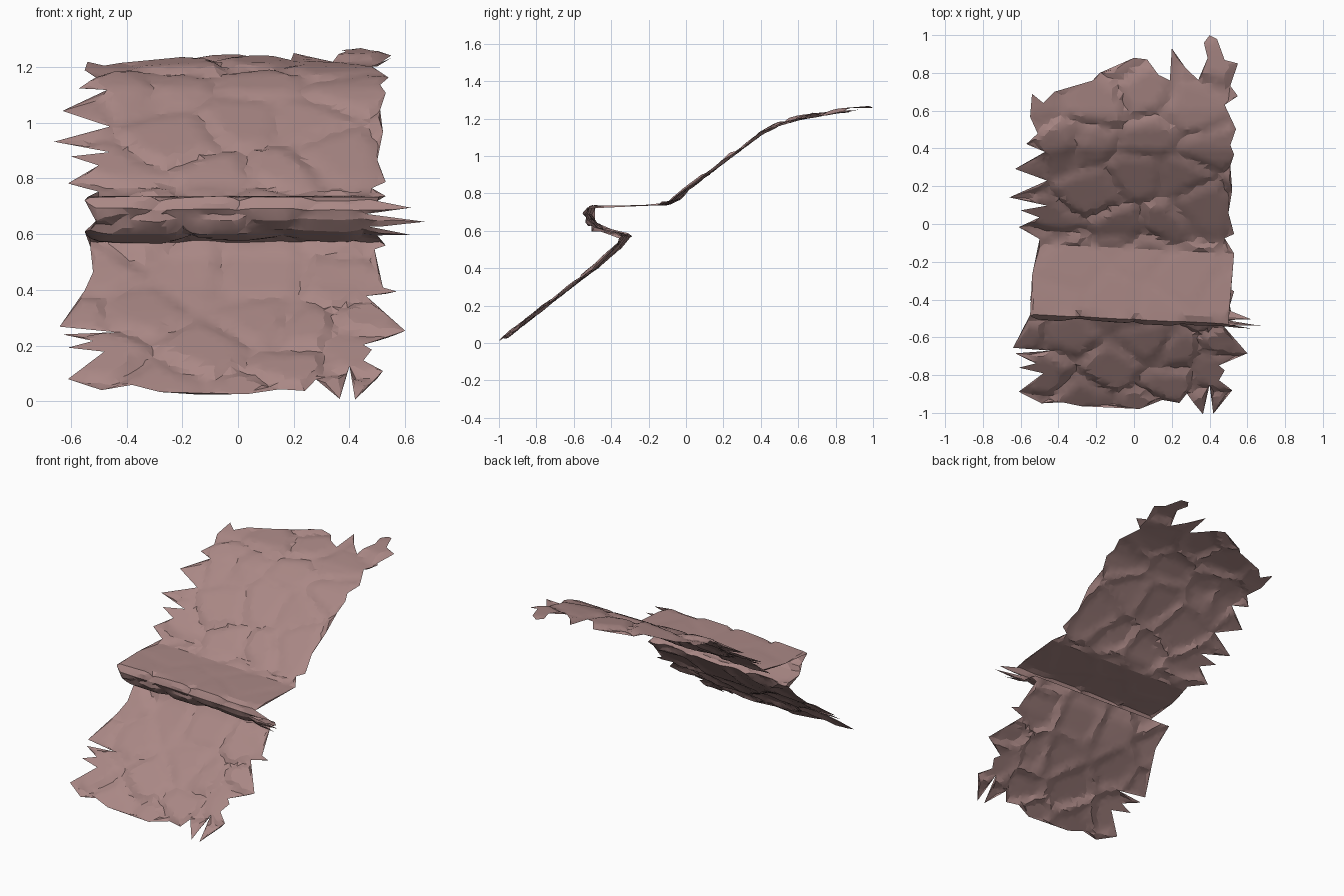
import bpy
import bmesh
import random
from mathutils import Vector, noise
from mathutils.geometry import delaunay_2d_cdt

random.seed(4)
default_cube = bpy.data.objects.get("Cube")
if default_cube:
    bpy.data.objects.remove(default_cube, do_unlink=True)

# Cliff section as (y, z): lower slope, overhanging lip, shelf, upper slope, brow
profile = [Vector(p) for p in (
    (-1, 0), (-.72, .22), (-.48, .41), (-.37, .51), (-.32, .575), (-.39, .59),
    (-.47, .61), (-.51, .65), (-.525, .69), (-.505, .728), (-.47, .734),
    (-.13, .736), (-.06, .77), (0, .82), (.2, .97), (.4, 1.12), (.5, 1.17),
    (.6, 1.2), (.8, 1.235), (1, 1.255))]
lengths = [0.0]
for start, end in zip(profile, profile[1:]):
    lengths.append(lengths[-1] + (end - start).length)
LIP, SHELF = lengths[4], lengths[11]


def locate(value, axis, first=0):
    """Distance along the section where one coordinate reaches a value."""
    for i in range(first, len(profile) - 1):
        low, high = profile[i][axis], profile[i + 1][axis]
        if value <= high:
            share = max(0, (value - low) / (high - low))
            return lengths[i] + share * (lengths[i + 1] - lengths[i])
    return lengths[-1]


def section(distance):
    """Point and outward normal on the section at a distance along it."""
    for i in range(len(profile) - 1):
        if distance <= lengths[i + 1] or i == len(profile) - 2:
            step = lengths[i + 1] - lengths[i]
            direction = (profile[i + 1] - profile[i]).normalized()
            point = profile[i].lerp(profile[i + 1], (distance - lengths[i]) / step)
            return point, Vector((-direction.y, direction.x))


# Torn outline of the sheet: side and bottom points as (x, z), brow as (x, y)
bottom_edge = ((-.61, .085), (-.49, .04), (-.38, .05), (-.28, .03), (.03, .02),
               (.15, .05), (.24, .04), (.28, .08), (.365, 0), (.4, .12),
               (.42, 0), (.52, .1))
right_edge = ((.45, .14), (.48, .18), (.45, .2), (.6, .25), (.46, .38), (.57, .4),
              (.52, .41), (.49, .55), (.53, .56), (.5, .6), (.62, .61),
              (.47, .625), (.67, .645), (.46, .67), (.62, .695), (.5, .72),
              (.53, .736), (.48, .77), (.53, .79), (.5, .87), (.52, .96),
              (.51, 1.05), (.53, 1.1), (.51, 1.13), (.54, 1.17))
brow_edge = ((.48, .63), (.55, .68), (.51, .73), (.55, .85), (.48, .87),
             (.44, .98), (.4, 1), (.37, .96), (.39, .88), (.34, .76),
             (.27, .83), (.2, .93), (.19, .76), (.13, .79), (.07, .87), (0, .88),
             (-.18, .8), (-.22, .76), (-.42, .7), (-.48, .64), (-.54, .69))
left_edge = ((-.55, 1.19), (-.51, 1.16), (-.57, 1.13), (-.47, 1.11), (-.63, 1.04),
             (-.46, .99), (-.66, .925), (-.46, .89), (-.6, .87), (-.5, .84),
             (-.61, .785), (-.5, .75), (-.54, .735), (-.55, .72), (-.51, .65),
             (-.55, .6), (-.53, .55), (-.52, .46), (-.55, .4), (-.64, .27),
             (-.44, .255), (-.63, .245), (-.52, .21), (-.61, .19), (-.48, .17))

outline = [Vector((x, locate(z, 1))) for x, z in bottom_edge + right_edge]
outline += [Vector((x, locate(y, 0, 12))) for x, y in brow_edge]
outline += [Vector((x, locate(z, 1))) for x, z in left_edge]

# Interior points: rows follow every bend, with a little jitter between bends
points = list(outline)
spacing = .028
for i, (low, high) in enumerate(zip(lengths, lengths[1:])):
    rows = max(1, round((high - low) / spacing))
    for row in range(rows):
        drift = 0 if row == 0 else spacing / 4
        for column in range(-20, 21):
            points.append(Vector((
                column * spacing + random.uniform(-1, 1) * spacing / 4,
                low + (high - low) * row / rows + random.uniform(-1, 1) * drift)))

sheet = delaunay_2d_cdt(points, [], [list(range(len(outline)))], 1, 1e-5)
flat_points, triangles = sheet[0], sheet[2]

# Rock plates: scattered centres, each plate with its own height and tilt
plates = []
for row in range(12):
    for column in range(-2, 3):
        centre = Vector((column * .3 + random.uniform(-.11, .11) + row % 2 * .15,
                         row * .25 + random.uniform(-.08, .08)))
        tilt = Vector((random.uniform(-.06, .06), random.uniform(-.06, .06)))
        plates.append((centre, tilt, random.uniform(-.006, .006)))


def relief(flat):
    """Raised plates parted by bevelled grooves."""
    warp = noise.noise_vector(Vector((flat.x, flat.y, 0)) * 4).xy * .04
    spot = flat + warp
    ranked = sorted(plates, key=lambda plate: (plate[0] - spot).length_squared)
    nearest, second = ranked[0], ranked[1]
    gap = (second[0] - spot).length - (nearest[0] - spot).length
    bevel = min(1, gap / .08)
    height = bevel * (.016 + nearest[2] + nearest[1].dot(spot - nearest[0])) - .01
    on_shelf = lengths[10] - .02 < flat.y < SHELF + .02
    return height * (.15 if on_shelf else 1)


def place(flat):
    """Wrap a flat sheet point onto the cliff section."""
    point, normal = section(flat.y)
    point = point + normal * relief(flat)
    # The lip runs slightly askew, fading out along both slopes
    away = max(LIP - flat.y, flat.y - SHELF, 0)
    skew = -.05 * flat.x * max(0, 1 - away / .4)
    return Vector((flat.x, point.x + skew, max(0, point.y)))


mesh = bpy.data.meshes.new("cliff_sheet")
bm = bmesh.new()
vertices = [bm.verts.new(place(flat)) for flat in flat_points]
for triangle in triangles:
    bm.faces.new([vertices[i] for i in triangle])
bmesh.ops.delete(bm, geom=[v for v in bm.verts if not v.link_faces], context='VERTS')
bm.to_mesh(mesh)
bm.free()

# Dusty rose stone
stone = bpy.data.materials.new("dusty_rose_stone")
stone.use_nodes = True
colour = (.40, .245, .235, 1)
stone.diffuse_color = colour
shader = stone.node_tree.nodes["Principled BSDF"]
shader.inputs["Base Color"].default_value = colour
shader.inputs["Roughness"].default_value = .9
mesh.materials.append(stone)

cliff = bpy.data.objects.new("cliff_sheet", mesh)
bpy.context.collection.objects.link(cliff)
bpy.context.view_layer.objects.active = cliff
cliff.select_set(True)
bpy.ops.object.shade_smooth_by_angle(angle=.3)
